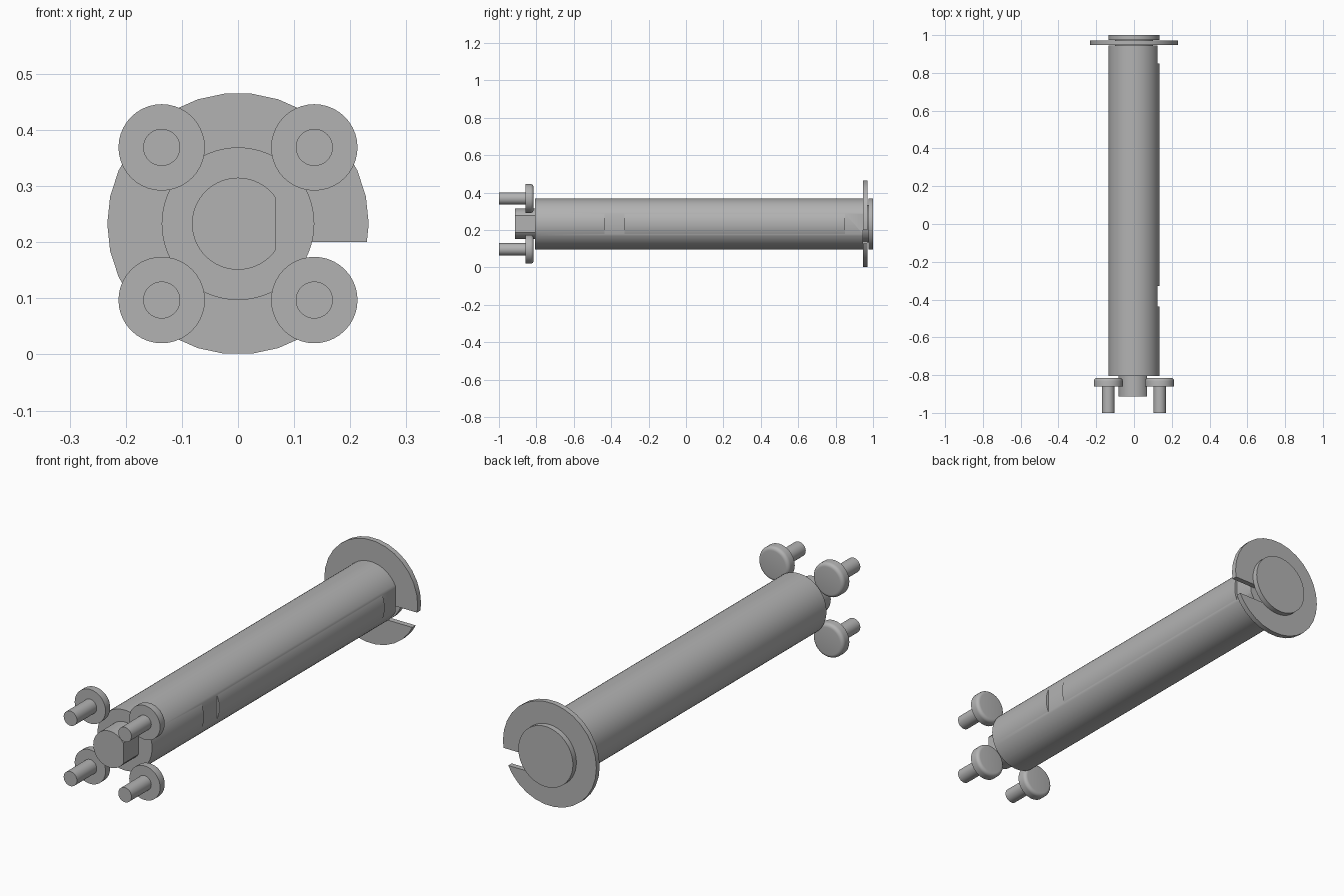
import bpy, bmesh, math
from mathutils import Matrix, Vector

cube = bpy.data.objects.get("Cube")
if cube:
    bpy.data.objects.remove(cube, do_unlink=True)

AXIS_Z = 0.233          # height of the shaft axis

grey = bpy.data.materials.new("plain grey")
grey.use_nodes = True
grey.diffuse_color = (0.45, 0.45, 0.45, 1)
grey.node_tree.nodes["Principled BSDF"].inputs["Base Color"].default_value = (0.45, 0.45, 0.45, 1)


def add_object(name, bm):
    bmesh.ops.recalc_face_normals(bm, faces=bm.faces)
    mesh = bpy.data.meshes.new(name)
    bm.to_mesh(mesh)
    bm.free()
    mesh.materials.append(grey)
    obj = bpy.data.objects.new(name, mesh)
    bpy.context.collection.objects.link(obj)
    return obj


def lathe(name, profile, steps, x=0, z=AXIS_Z, closed=False):
    """Spin (radius, y) points around an axis parallel to y."""
    bm = bmesh.new()
    verts = [bm.verts.new((r, y, 0)) for r, y in profile]
    edges = [bm.edges.new(pair) for pair in zip(verts, verts[1:])]
    if closed:
        edges.append(bm.edges.new((verts[-1], verts[0])))
    bmesh.ops.spin(bm, geom=verts + edges, cent=(0, 0, 0), axis=(0, 1, 0),
                   angle=math.tau, steps=steps, use_merge=False)
    bmesh.ops.remove_doubles(bm, verts=bm.verts, dist=1e-5)
    bmesh.ops.translate(bm, verts=bm.verts, vec=(x, 0, z))
    return add_object(name, bm)


def cut_box(obj, low, high):
    """Cut a box out of an object."""
    low, high = Vector(low), Vector(high)
    bm = bmesh.new()
    bmesh.ops.create_cube(bm, size=1, matrix=Matrix.Translation((low + high) / 2)
                          @ Matrix.Diagonal((*(high - low), 1)))
    cutter = add_object("cutter", bm)
    cutter.hide_render = True
    mod = obj.modifiers.new("cut", 'BOOLEAN')
    mod.operation = 'DIFFERENCE'
    mod.solver = 'EXACT'
    mod.object = cutter
    bpy.context.view_layer.objects.active = obj
    bpy.ops.object.modifier_apply(modifier=mod.name)
    bpy.data.objects.remove(cutter, do_unlink=True)


def smooth(obj, degrees=30):
    bpy.ops.object.select_all(action='DESELECT')
    obj.select_set(True)
    bpy.context.view_layer.objects.active = obj
    bpy.ops.object.shade_smooth_by_angle(angle=math.radians(degrees))


# Shaft with a narrow nose in front and a clip groove near the back
R, NOSE, GROOVE = 0.136, 0.082, 0.1
shaft = lathe("shaft", [(0, -0.914), (NOSE, -0.914), (NOSE, -0.806), (R, -0.806),
                        (R, 0.946), (GROOVE, 0.946), (GROOVE, 0.975), (R, 0.975),
                        (R, 1), (0, 1)], 64)
# Flats on the left side: nose, middle, and next to the groove
for flat, y0, y1 in ((0.068, -0.95, -0.806), (0.124, -0.437, -0.328), (0.124, 0.85, 0.946)):
    cut_box(shaft, (flat, y0, 0), (0.3, y1, 0.5))
smooth(shaft)

# Slotted retaining clip sitting in the groove
clip = lathe("retaining_clip", [(GROOVE, 0.947), (0.233, 0.947), (0.233, 0.971),
                                (GROOVE, 0.971)], 30, closed=True)
cut_box(clip, (0.03, 0.9, 0.127), (0.3, 0.99, 0.2))
smooth(clip, 20)

# Four headed pins around the nose, heads rounded at the back
HEAD, STEM, FILLET, BACK = 0.077, 0.033, 0.016, -0.815
rounded = [(HEAD - FILLET + FILLET * math.cos(a), BACK - FILLET + FILLET * math.sin(a))
           for a in (math.pi / 2 * i / 5 for i in range(6))]
pin_profile = [(0, -1), (STEM, -1), (STEM, -0.859), (HEAD, -0.859)] + rounded + [(0, BACK)]
for side, sx in (("left", 1), ("right", -1)):
    for level, sz in (("upper", 1), ("lower", -1)):
        smooth(lathe(f"{level}_{side}_pin", pin_profile, 40, sx * R, AXIS_Z + sz * R))
